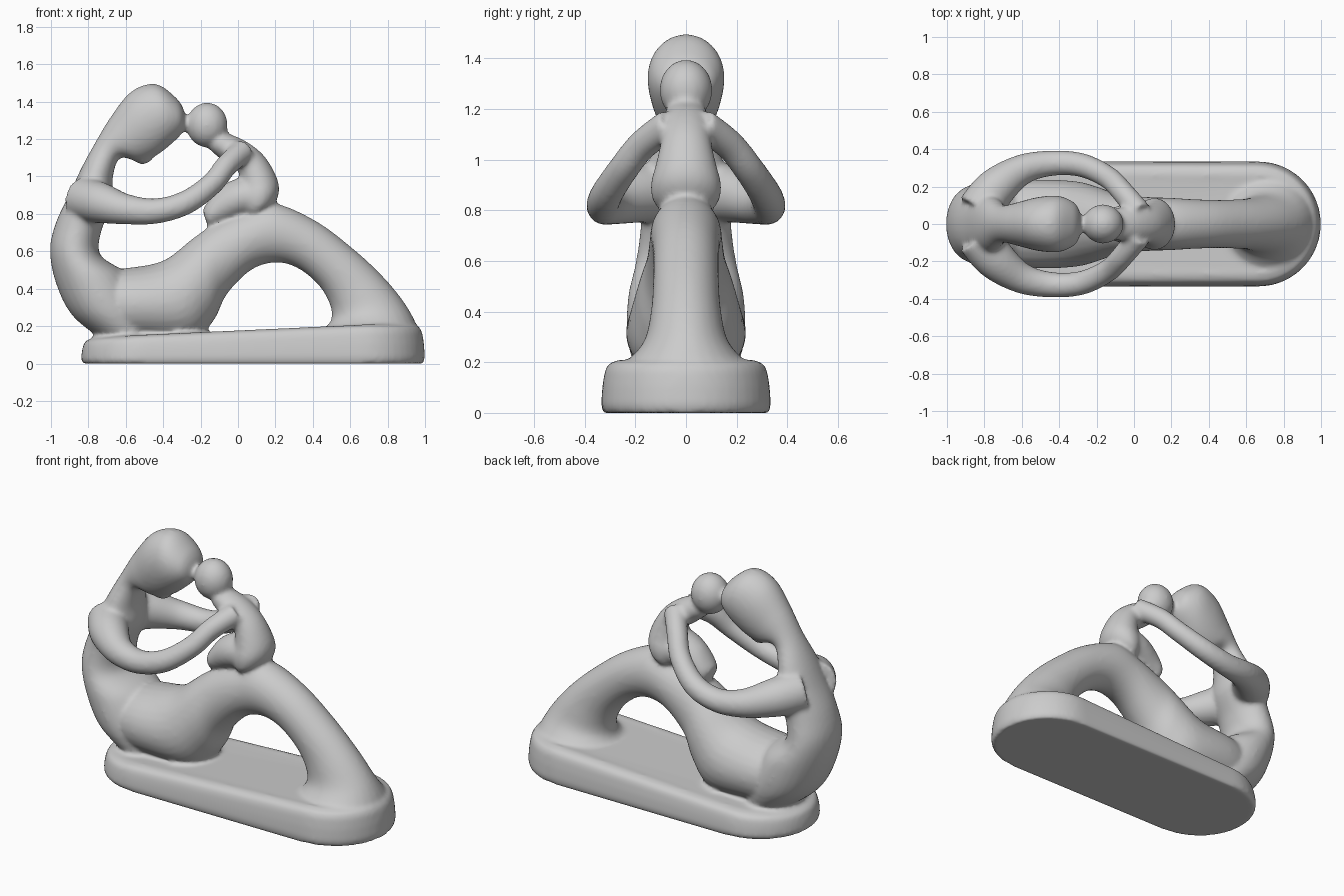
import bpy, bmesh
from math import cos, sin, pi
from mathutils import Vector, Matrix

SIDES = 28
bm = bmesh.new()


def spline(rows, steps=6):
    """Catmull-Rom through rows of numbers."""
    rows = [Vector(r) for r in rows]
    pts = [rows[0]] + rows + [rows[-1]]
    out = []
    for i in range(1, len(pts) - 2):
        a, b, c, d = pts[i - 1:i + 3]
        for s in range(steps):
            t = s / steps
            out.append(0.5 * (2 * b + (c - a) * t + (2 * a - 5 * b + 4 * c - d) * t * t
                              + (3 * b - a - 3 * c + d) * t ** 3))
    return out + [rows[-1]]


def skin(rings):
    """Bridge rings of points into a closed solid."""
    loops = [[bm.verts.new(p) for p in ring] for ring in rings]
    n = len(loops[0])
    faces = [bm.faces.new((p[k], p[(k + 1) % n], q[(k + 1) % n], q[k]))
             for p, q in zip(loops, loops[1:]) for k in range(n)]
    faces += [bm.faces.new(loops[0][::-1]), bm.faces.new(loops[-1])]
    bmesh.ops.recalc_face_normals(bm, faces=faces)


def outline_loft(rows):
    """Rows: outer x, z, inner x, z, half width in y."""
    rings = []
    for x1, z1, x2, z2, w in spline(rows):
        c = Vector(((x1 + x2) / 2, 0, (z1 + z2) / 2))
        h = Vector(((x1 - x2) / 2, 0, (z1 - z2) / 2))
        rings.append([c + h * cos(2 * pi * k / SIDES) + Vector((0, w * sin(2 * pi * k / SIDES), 0))
                      for k in range(SIDES)])
    skin(rings)


def tube(rows, side):
    """Rows: x, y, z, radius."""
    pts = spline(rows)
    rings = []
    for i, p in enumerate(pts):
        t = (pts[min(i + 1, len(pts) - 1)] - pts[max(i - 1, 0)]).to_3d().normalized()
        u = Vector((0, 0, 1)).cross(t).normalized()
        v = t.cross(u)
        c = p.to_3d()
        ring = [c + p[3] * (u * cos(2 * pi * k / SIDES) + v * sin(2 * pi * k / SIDES))
                for k in range(SIDES)]
        rings.append([Vector((q.x, side * q.y, q.z)) for q in ring])
    skin(rings)


def ball(loc, size):
    m = Matrix.Translation(loc) @ Matrix.Diagonal((*size, 1))
    bmesh.ops.create_uvsphere(bm, u_segments=28, v_segments=16, radius=1, matrix=m)


# Base: long rounded slab whose top rises towards the feet
def base_ring(inset, level):
    pts, r = [], 0.335 - inset
    for cx, start in ((0.665, -pi / 2), (-0.505, pi / 2)):
        for k in range(25):
            a = start + pi * k / 24
            x = cx + r * cos(a)
            t = min(max((x + 0.8) / 1.1, 0), 1)
            pts.append(Vector((x, r * sin(a), level * (0.135 + 0.075 * t))))
    return pts


skin([base_ring(i, l) for i, l in
      ((0.01, 0), (0, 0.15), (0.005, 0.5), (0.015, 0.8), (0.03, 0.93), (0.07, 1))])

# Hips, thighs, knees and shins
outline_loft([
    (-0.75, 0.50, -0.70, 0.12, 0.20), (-0.60, 0.51, -0.52, 0.12, 0.235),
    (-0.40, 0.55, -0.25, 0.12, 0.23), (-0.24, 0.67, -0.13, 0.23, 0.195),
    (-0.12, 0.75, -0.06, 0.37, 0.16), (0.05, 0.82, 0.07, 0.50, 0.145),
    (0.20, 0.855, 0.20, 0.54, 0.14), (0.42, 0.76, 0.32, 0.51, 0.13),
    (0.62, 0.61, 0.43, 0.42, 0.13), (0.78, 0.46, 0.49, 0.32, 0.14),
    (0.90, 0.31, 0.50, 0.24, 0.17), (0.97, 0.17, 0.46, 0.18, 0.26),
    (0.995, 0.06, 0.40, 0.10, 0.31)])

# Torso sweeping up the back into the large head
outline_loft([
    (-0.70, 0.11, -0.45, 0.14, 0.18), (-0.88, 0.25, -0.50, 0.30, 0.23),
    (-0.97, 0.42, -0.60, 0.48, 0.23), (-1.005, 0.60, -0.735, 0.58, 0.20),
    (-0.975, 0.75, -0.73, 0.71, 0.18), (-0.90, 0.91, -0.67, 0.86, 0.18),
    (-0.84, 1.04, -0.67, 0.99, 0.14), (-0.77, 1.17, -0.63, 1.10, 0.10),
    (-0.68, 1.32, -0.53, 1.08, 0.12), (-0.57, 1.455, -0.44, 1.11, 0.145),
    (-0.44, 1.495, -0.36, 1.17, 0.15), (-0.33, 1.42, -0.30, 1.23, 0.11),
    (-0.29, 1.36, -0.28, 1.28, 0.05)])
ball((-0.51, 0, 1.12), (0.06, 0.06, 0.055))    # chin

# Child torso and folded legs
outline_loft([
    (-0.08, 1.24, -0.15, 1.14, 0.08), (0.04, 1.19, -0.05, 1.06, 0.10),
    (0.14, 1.11, 0.00, 1.03, 0.10), (0.205, 1.00, 0.01, 0.96, 0.12),
    (0.22, 0.92, 0.00, 0.88, 0.14), (0.19, 0.85, 0.02, 0.82, 0.13),
    (0.12, 0.80, 0.05, 0.80, 0.10)])
outline_loft([
    (0.12, 1.00, 0.10, 0.80, 0.13), (0.00, 0.99, 0.00, 0.78, 0.12),
    (-0.10, 0.94, -0.08, 0.75, 0.095), (-0.165, 0.86, -0.15, 0.73, 0.075),
    (-0.19, 0.82, -0.17, 0.76, 0.04)])
ball((-0.165, 0, 1.275), (0.11, 0.105, 0.12))   # child head
ball((-0.285, 0, 1.285), (0.04, 0.045, 0.045))  # touching foreheads

# Arms: ring of two mirrored tubes joining both figures
for side in (1, -1):
    tube([(-0.83, 0.07, 0.88, 0.12), (-0.74, 0.19, 0.86, 0.11),
          (-0.60, 0.29, 0.825, 0.082), (-0.44, 0.325, 0.815, 0.068),
          (-0.28, 0.315, 0.86, 0.064), (-0.14, 0.25, 0.96, 0.06),
          (-0.06, 0.17, 1.06, 0.06), (0.03, 0.06, 1.14, 0.065)], side)

mesh = bpy.data.meshes.new("carved_figures")
bm.to_mesh(mesh)
bm.free()
statue = bpy.data.objects.new("carved_figures", mesh)
bpy.context.collection.objects.link(statue)

# Fuse the parts into one skin and soften the joins
fuse = statue.modifiers.new("fuse", 'REMESH')
fuse.mode = 'VOXEL'
fuse.voxel_size = 0.013
fuse.use_smooth_shade = True
soften = statue.modifiers.new("soften", 'SMOOTH')
soften.factor = 0.5
soften.iterations = 8
